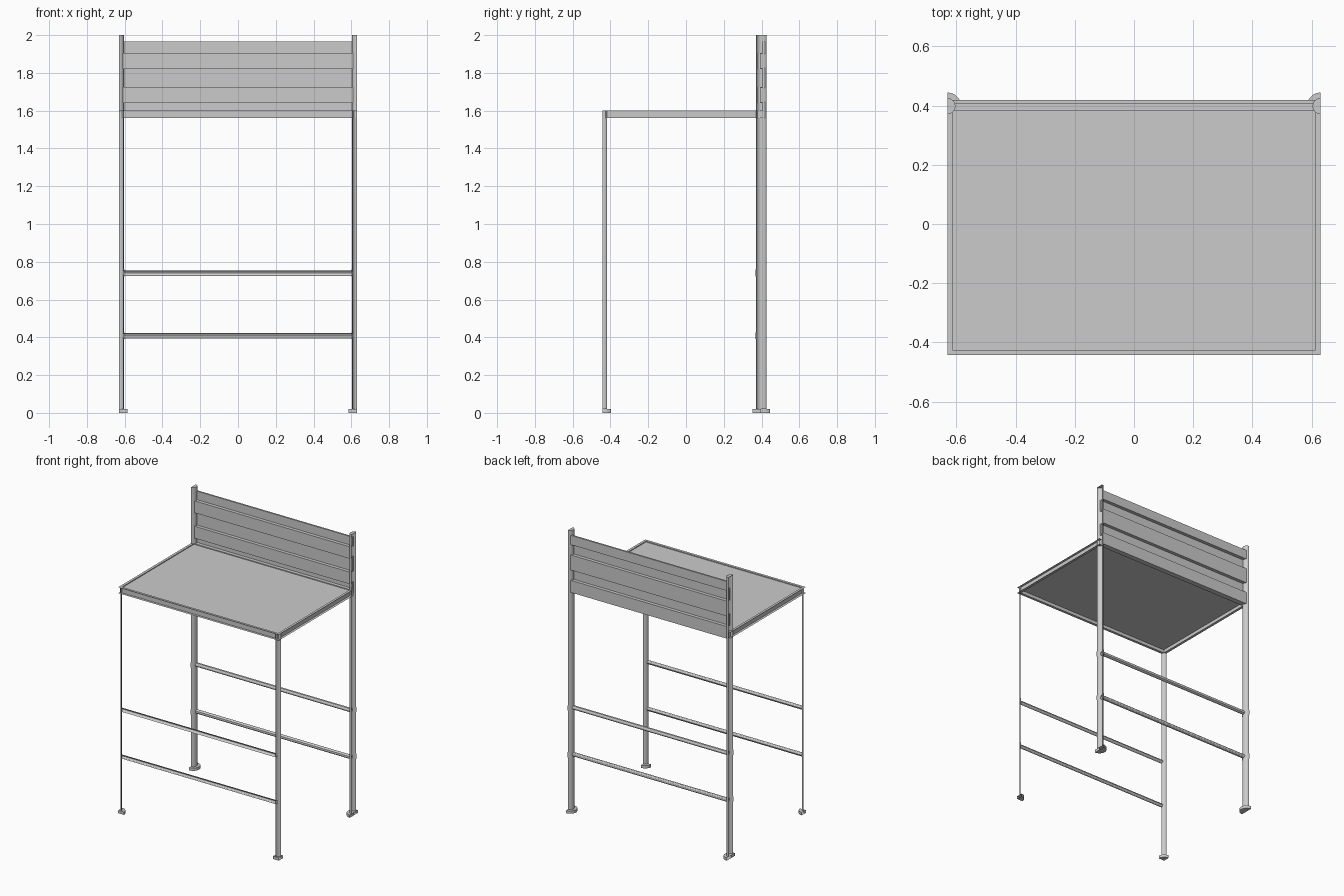
import bpy
from math import cos, sin, pi

if "Cube" in bpy.data.objects:
    bpy.data.objects.remove(bpy.data.objects["Cube"])

HX, FY, BY = 0.63, -0.443, 0.398   # side plane, front plane, back post line


def arc(cu, cv, r, a0, a1, n):
    """Counter-clockwise arc in a 2D section plane."""
    return [(cu + r * cos(a0 + (a1 - a0) * i / n),
             cv + r * sin(a0 + (a1 - a0) * i / n)) for i in range(n + 1)]


def sweep(name, pts, axis, a, b, closed=False, caps=False, mirror=False, smooth=False):
    """Extrude a section along an axis; section is (y,z), (z,x) or (x,y)."""
    def place(p, t):
        return {'x': (t, p[0], p[1]), 'y': (p[1], t, p[0]), 'z': (p[0], p[1], t)}[axis]
    n = len(pts)
    verts = [place(p, a) for p in pts] + [place(p, b) for p in pts]
    faces = [(i, (i + 1) % n, (i + 1) % n + n, i + n)
             for i in range(n if closed else n - 1)]
    if caps:
        faces += [tuple(reversed(range(n))), tuple(range(n, 2 * n))]
    me = bpy.data.meshes.new(name)
    me.from_pydata(verts, [], faces)
    ob = bpy.data.objects.new(name, me)
    bpy.context.collection.objects.link(ob)
    if mirror:
        m = ob.modifiers.new("Mirror", 'MIRROR')
        m.use_mirror_merge = False
    if smooth:
        bpy.context.view_layer.objects.active = ob
        ob.select_set(True)
        bpy.ops.object.shade_smooth_by_angle(angle=pi / 6)
        ob.select_set(False)
    return ob


def rect(u0, u1, v0, v1):
    return [(u0, v0), (u1, v0), (u1, v1), (u0, v1)]


# Posts and feet: half round at the back, quarter round at the front, open on the cut planes
for label, y, r, a0, n, top in (("back", BY, 0.027, -pi / 2, 12, 2.0),
                                ("front", FY, 0.024, 0, 6, 1.60)):
    sweep(label + "_post", arc(-HX, y, r, a0, pi / 2, n), 'z', 0.02, top,
          mirror=True, smooth=True)
    sweep(label + "_foot", [(-HX, y)] + arc(-HX, y, 0.046, a0, pi / 2, n), 'z', 0, 0.02,
          mirror=True, smooth=True).data
    # Clamp collars where the cross bars meet the posts
    for z in (0.408, 0.74):
        sweep(label + "_collar", arc(-HX, y, r + 0.002, a0, pi / 2, n), 'z',
              z - 0.018, z + 0.018, mirror=True, smooth=True)
# Top and bottom discs of the feet, and caps on the back posts
for name, y, r, a0, z in (("back_foot_top", BY, 0.046, -pi / 2, 0.02),
                          ("back_foot_base", BY, 0.046, -pi / 2, 0.0),
                          ("front_foot_top", FY, 0.046, 0, 0.02),
                          ("front_foot_base", FY, 0.046, 0, 0.0),
                          ("back_post_cap", BY, 0.027, -pi / 2, 1.999)):
    pts = [(-HX, y)] + arc(-HX, y, r, a0, pi / 2, 12)
    me = bpy.data.meshes.new(name)
    order = list(range(len(pts)))
    me.from_pydata([(p[0], p[1], z) for p in pts], [],
                   [order[::-1] if "base" in name else order])
    ob = bpy.data.objects.new(name, me)
    bpy.context.collection.objects.link(ob)
    ob.modifiers.new("Mirror", 'MIRROR').use_mirror_merge = False

# Cross bars: full tubes at the back, half tubes on the front cut plane
for z in (0.408, 0.74):
    sweep("back_bar", arc(BY, z, 0.014, 0, 2 * pi, 12)[:-1], 'x', -0.61, 0.61,
          closed=True, smooth=True)
    sweep("front_bar", arc(FY, z, 0.014, -pi / 2, pi / 2, 6), 'x', -0.61, 0.61, smooth=True)

# Table frame: open channels at the sides and front, box rail at the back
Z0, Z1 = 1.56, 1.602
sweep("front_rail", [(FY, Z0), (FY + 0.018, Z0), (FY + 0.018, Z1), (FY, Z1)], 'x', -HX, HX)
sweep("side_rail", [(Z1, -HX), (Z1, -HX + 0.018), (Z0, -HX + 0.018), (Z0, -HX)][::-1],
      'y', FY, BY, mirror=True)
sweep("back_rail", rect(0.381, 0.418, Z0, Z1), 'x', -0.612, 0.612, closed=True, caps=True)

# Table board, slightly below the frame rim
sweep("table_board", rect(FY + 0.018, 0.381, 1.583, 1.596), 'x', -0.612, 0.612,
      closed=True, caps=True)

# Back panel: folded sheet alternating between two depths
levels = [1.965, 1.905, 1.82, 1.725, 1.64, 1.60]
T = 0.012
front, back = [], []
for i in range(len(levels) - 1):
    y = 0.406 if i % 2 == 0 else 0.382
    s = T / 2 if i % 2 == 0 else -T / 2
    hi = levels[i] + (s if i else 0)
    lo = levels[i + 1] - (s if i < len(levels) - 2 else 0)
    front += [(y, levels[i]), (y, levels[i + 1])]
    back += [(y + T, hi), (y + T, lo)]
sweep("back_panel", front + back[::-1], 'x', -0.612, 0.612, closed=True, caps=True)
